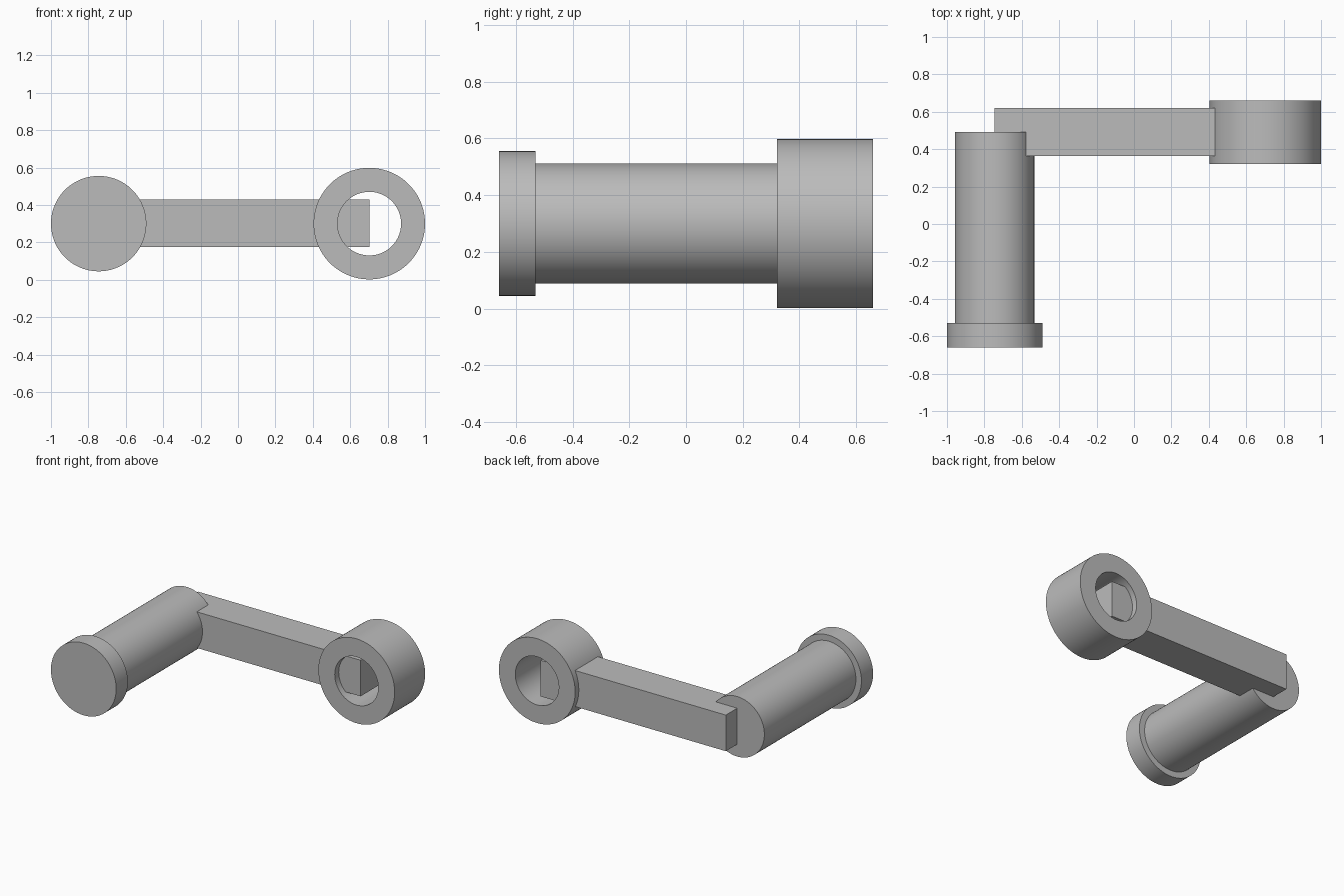
import bpy
import bmesh
import math
from mathutils import Matrix

cube = bpy.data.objects.get("Cube")
if cube:
    bpy.data.objects.remove(cube, do_unlink=True)

AXIS_Z = 0.3
HANDLE_X, RING_X = -0.745, 0.702

grey = bpy.data.materials.new("plain grey")
grey.use_nodes = True
colour = (0.5, 0.5, 0.5, 1)
grey.diffuse_color = colour
grey.node_tree.nodes["Principled BSDF"].inputs["Base Color"].default_value = colour


def finish(name, bm, smooth=True):
    bmesh.ops.recalc_face_normals(bm, faces=bm.faces)
    mesh = bpy.data.meshes.new(name)
    bm.to_mesh(mesh)
    bm.free()
    mesh.materials.append(grey)
    obj = bpy.data.objects.new(name, mesh)
    bpy.context.collection.objects.link(obj)
    if smooth:
        bpy.ops.object.select_all(action="DESELECT")
        obj.select_set(True)
        bpy.context.view_layer.objects.active = obj
        bpy.ops.object.shade_smooth_by_angle(angle=math.radians(30))
    return obj


def lathe(name, x, profile, closed=False, steps=96):
    """Spin a (radius, y) profile around a front-to-back axis."""
    bm = bmesh.new()
    verts = [bm.verts.new((x + r, y, AXIS_Z)) for r, y in profile]
    edges = [bm.edges.new(pair) for pair in zip(verts, verts[1:])]
    if closed:
        edges.append(bm.edges.new((verts[-1], verts[0])))
    bmesh.ops.spin(bm, geom=verts + edges, cent=(x, 0, AXIS_Z), axis=(0, 1, 0),
                   angle=math.tau, steps=steps)
    bmesh.ops.remove_doubles(bm, verts=bm.verts, dist=1e-4)
    return finish(name, bm)


# Round grip with a wider end cap
lathe("grip_with_end_cap", HANDLE_X,
      [(0, -0.66), (0.255, -0.66), (0.255, -0.53),
       (0.212, -0.53), (0.212, 0.492), (0, 0.492)])

# Shaft ring with a through hole
lathe("shaft_ring", RING_X,
      [(0.17, 0.32), (0.298, 0.32), (0.298, 0.66), (0.17, 0.66)], closed=True)

# Square arm, running from the grip axis to the ring axis
bm = bmesh.new()
length = RING_X - HANDLE_X
bmesh.ops.create_cube(bm, size=1, matrix=Matrix.Translation(
    ((HANDLE_X + RING_X) / 2, 0.492, AXIS_Z + 0.002)) @ Matrix.Diagonal((length, 0.255, 0.255, 1)))
finish("crank_arm", bm, smooth=False)
